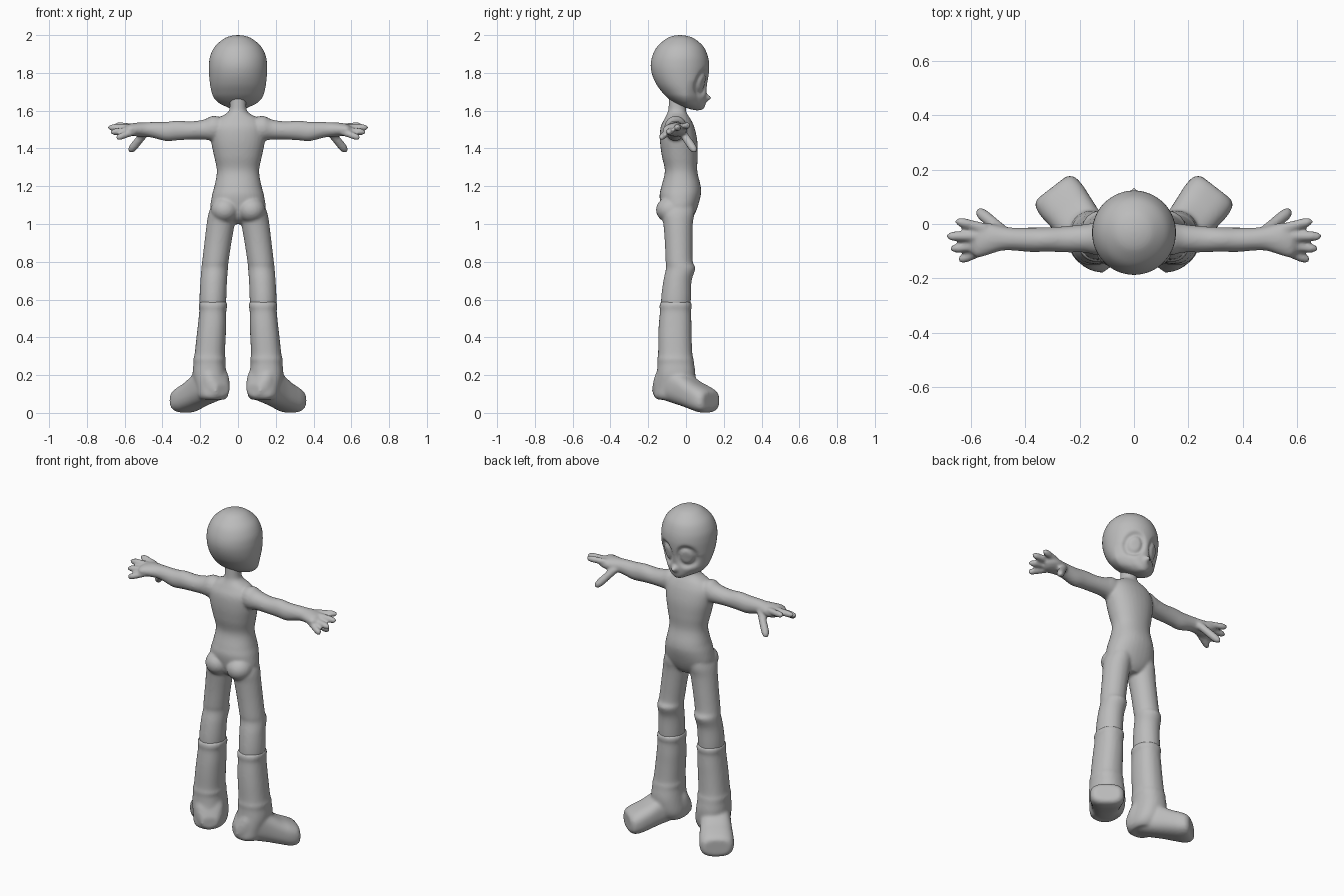
import bpy, bmesh
from math import cos, sin, pi, exp, sqrt
from mathutils import Vector

cube = bpy.data.objects.get("Cube")
if cube:
    bpy.data.objects.remove(cube, do_unlink=True)

grey = bpy.data.materials.new("plain grey")
grey.use_nodes = True
grey.diffuse_color = (0.5, 0.5, 0.5, 1)
grey.node_tree.nodes["Principled BSDF"].inputs["Base Color"].default_value = (0.5, 0.5, 0.5, 1)

X, Y, Z = Vector((1, 0, 0)), Vector((0, 1, 0)), Vector((0, 0, 1))


def refine(rows, steps=5):
    """Smooth curve through the cross-section rows."""
    out = []
    for i in range(len(rows) - 1):
        group = zip(rows[max(i - 1, 0)], rows[i], rows[i + 1], rows[min(i + 2, len(rows) - 1)])
        group = list(group)
        for s in range(steps):
            t = s / steps
            out.append([b + t * ((c - a) + t * ((2 * a - 5 * b + 4 * c - d) + t * (3 * b - a - 3 * c + d))) / 2
                        for a, b, c, d in group])
    return out + [list(rows[-1])]


def loft(bm, rows, u, v, side=1, power=1.0, sides=32):
    """Rows are centre x, y, z and two radii, along the directions u and v."""
    rings = []
    for x, y, z, ru, rv in refine(rows):
        ring = []
        for k in range(sides):
            c, s = cos(2 * pi * k / sides), sin(2 * pi * k / sides)
            c = abs(c) ** power * (1 if c > 0 else -1)
            s = abs(s) ** power * (1 if s > 0 else -1)
            p = Vector((x, y, z)) + u * ru * c + v * rv * s
            ring.append(bm.verts.new((p.x * side, p.y, p.z)))
        rings.append(ring)
    for a, b in zip(rings, rings[1:]):
        for k in range(sides):
            n = (k + 1) % sides
            bm.faces.new((a[k], a[n], b[n], b[k]))
    bm.faces.new(rings[0])
    bm.faces.new(rings[-1])


def upright(bm, rows, side=1, power=1.0, sides=32):
    """Rows are height, inner x, outer x, back y, front y."""
    loft(bm, [((i + o) / 2, (b + f) / 2, z, (o - i) / 2, (f - b) / 2) for z, i, o, b, f in rows],
         X, Y, side, power, sides)


def finger(bm, start, end, r, side):
    start, end = Vector(start), Vector(end)
    d = (end - start).normalized()
    u = d.cross(Z).normalized()
    rows = []
    for t, k in ((0, 1), (0.4, 1), (0.75, 1), (0.9, 0.8), (0.98, 0.45), (1, 0.1)):
        rows.append((*start.lerp(end, t), r * k, r * k))
    loft(bm, rows, u, d.cross(u), side, sides=16)


def finish(bm, name, voxel=None, smoothing=5):
    bmesh.ops.recalc_face_normals(bm, faces=bm.faces)
    for f in bm.faces:
        f.smooth = True
    mesh = bpy.data.meshes.new(name)
    bm.to_mesh(mesh)
    bm.free()
    mesh.materials.append(grey)
    obj = bpy.data.objects.new(name, mesh)
    bpy.context.collection.objects.link(obj)
    if voxel:
        remesh = obj.modifiers.new("blend parts", 'REMESH')
        remesh.mode = 'VOXEL'
        remesh.voxel_size = voxel
        remesh.use_smooth_shade = True
        soft = obj.modifiers.new("soften", 'SMOOTH')
        soft.iterations = smoothing
    return obj


# Torso and neck
body = bmesh.new()
torso = [(1.0, .05, -.07, .01), (1.03, .11, -.11, .035), (1.08, .145, -.13, .058),
         (1.15, .138, -.14, .078), (1.2, .125, -.13, .078), (1.28, .112, -.112, .06),
         (1.36, .127, -.128, .062), (1.44, .143, -.138, .06), (1.51, .145, -.135, .045),
         (1.555, .115, -.115, .025), (1.585, .062, -.1, .005), (1.61, .045, -.093, 0), (1.68, .044, -.09, 0)]
upright(body, [(z, -x, x, b, f) for z, x, b, f in torso], power=0.92)

for side in (1, -1):
    # Buttocks
    loft(body, [(.07, -.082, 1.075 + .068 * sin(a * pi / 8), .072 * cos(a * pi / 8) + .002,
                 .075 * cos(a * pi / 8) + .002) for a in range(-4, 5)], X, Y, side)
    # Legs
    upright(body, [(1.12, .03, .13, -.1, .04), (1.06, .012, .155, -.13, .045), (1.0, .018, .166, -.12, .036),
                   (.9, .035, .178, -.112, .034), (.8, .05, .19, -.108, .036), (.765, .053, .194, -.106, .05),
                   (.7, .058, .199, -.12, .03), (.6, .062, .204, -.132, .026), (.5, .068, .2, -.13, .02)], side)
    # Arms and palms
    loft(body, [(.06, -.055, 1.5, .05, .055), (.13, -.055, 1.507, .06, .066), (.18, -.053, 1.5, .052, .053),
                (.25, -.056, 1.495, .048, .048), (.32, -.057, 1.495, .045, .052), (.38, -.058, 1.49, .045, .051),
                (.45, -.055, 1.498, .042, .042), (.49, -.053, 1.5, .046, .038), (.54, -.055, 1.5, .06, .036),
                (.575, -.06, 1.5, .063, .03), (.595, -.06, 1.5, .05, .018)], Y, Z, side)
    # Fingers and thumb
    finger(body, (.55, -.015, 1.515), (.657, .012, 1.522), .018, side)
    finger(body, (.55, -.045, 1.512), (.689, -.045, 1.51), .019, side)
    finger(body, (.55, -.075, 1.5), (.676, -.092, 1.485), .018, side)
    finger(body, (.55, -.095, 1.488), (.645, -.135, 1.455), .018, side)
    finger(body, (.49, -.02, 1.485), (.575, .05, 1.382), .022, side)
finish(body, "body", 0.008)

# Boots: shaft with two raised bands, and a splayed foot
along, across = Vector((.61, .79, 0)), Vector((.79, -.61, 0))
foot = [(-.105, .045, .09, .15), (-.06, .078, .072, .24), (0, .085, .055, .26), (.08, .086, .035, .215),
        (.15, .092, .015, .17), (.2, .096, .002, .148), (.24, .09, .003, .128), (.258, .07, .02, .11)]
for side, label in ((1, "left_boot"), (-1, "right_boot")):
    boot = bmesh.new()
    upright(boot, [(.59, .065, .2, -.13, .022), (.58, .058, .207, -.138, .03), (.56, .057, .208, -.141, .031),
                   (.54, .062, .205, -.138, .027), (.47, .062, .212, -.144, .029), (.4, .065, .22, -.147, .03),
                   (.31, .069, .23, -.148, .034), (.285, .064, .237, -.153, .04), (.26, .067, .236, -.151, .043),
                   (.2, .06, .24, -.156, .05), (.13, .05, .225, -.168, .04), (.09, .053, .215, -.17, .02),
                   (.07, .07, .2, -.15, 0)], side, 0.88)
    rows = []
    for t, w, low, high in foot:
        p = Vector((.145, -.07, (low + high) / 2)) + along * t
        rows.append((*p, w, (high - low) / 2))
    loft(boot, rows, across, Z, side, 0.75)
    finish(boot, label, 0.009, 6)

# Head: lofted skull and jaw
head = bmesh.new()
skull = [(2.0, .006, -.038, -.026), (1.995, .04, -.072, .008), (1.98, .076, -.106, .046), (1.94, .122, -.152, .092),
         (1.89, .147, -.178, .115), (1.84, .154, -.187, .123), (1.79, .153, -.179, .12), (1.74, .148, -.157, .112),
         (1.7, .14, -.128, .107), (1.67, .13, -.1, .106), (1.64, .105, -.06, .104), (1.62, .07, -.015, .099),
         (1.606, .035, .03, .088), (1.602, .008, .05, .07)]
upright(head, [(z, -x, x, b, f) for z, x, b, f in skull], sides=96)
bmesh.ops.subdivide_edges(head, edges=[e for e in head.edges if min(v.co.y for v in e.verts) > 0
                                      and abs(e.verts[0].co.z - e.verts[1].co.z) > .004], cuts=1)
bmesh.ops.triangulate(head, faces=head.faces)
# Narrowed cheeks, nose, and round eyes sitting in shallow sockets
for v in head.verts:
    x, y, z = v.co
    if y <= 0:
        continue
    front = min(y / .06, 1)
    low = max(0, min((1.76 - z) / .12, 1))
    v.co.x *= 1 - .25 * front * low
    x = v.co.x
    r = sqrt(((abs(x) - .07) / .042) ** 2 + ((z - 1.75) / .055) ** 2)
    dent = .012 * exp(-((r - 1) / .28) ** 2) + .005 * exp(-(r / .8) ** 4)
    nose = .03 * exp(-(x / .016) ** 2 - ((z - 1.668) / .016) ** 2)
    v.co.y += (nose - dent) * front
    v.co.x -= dent * .8 * front * (1 if x > 0 else -1) * min(abs(x) / .05, 1)
finish(head, "head", 0.006, 4)
